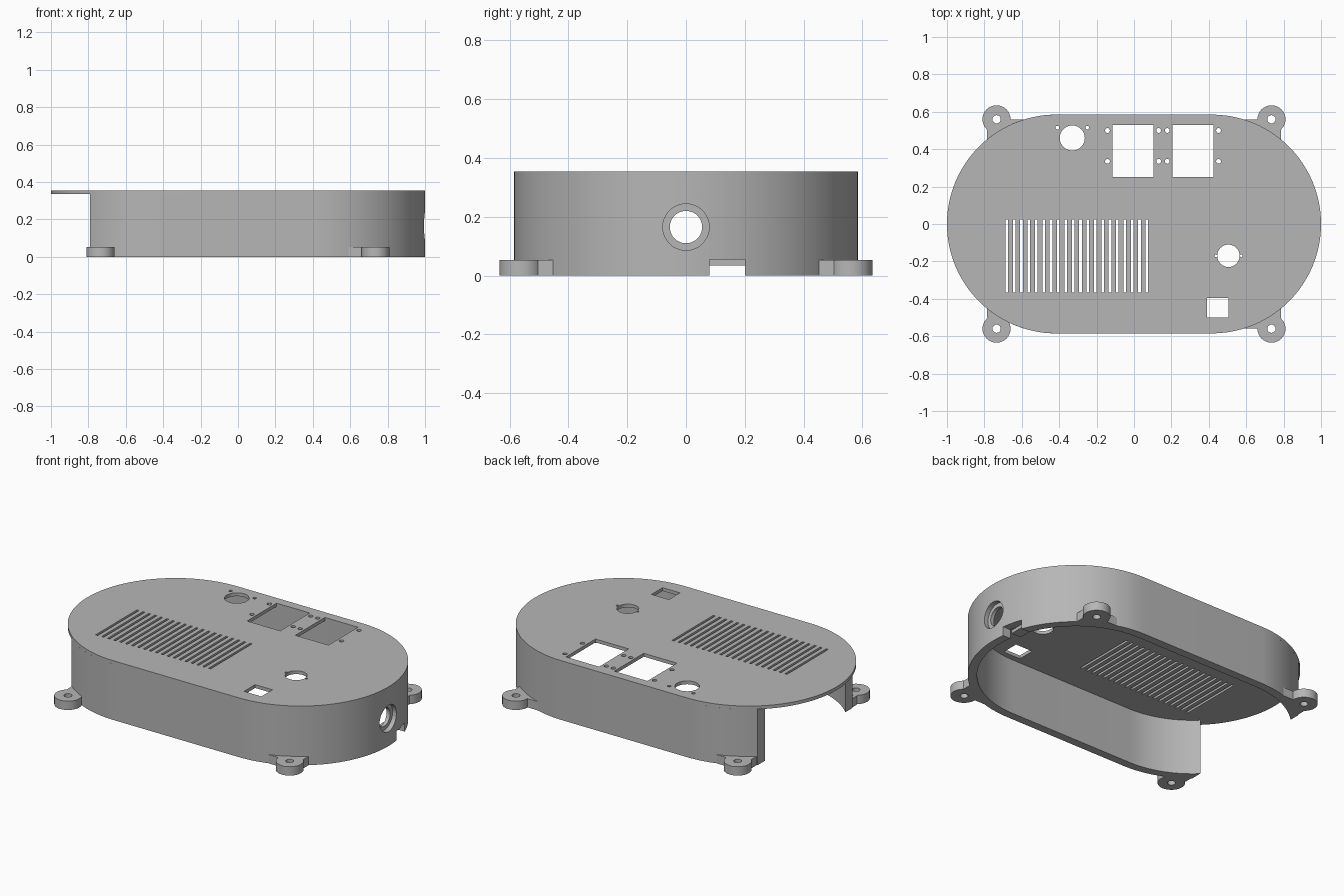
import bpy
from math import pi, cos, sin, acos, radians

if "Cube" in bpy.data.objects:
    bpy.data.objects.remove(bpy.data.objects["Cube"])

grey = bpy.data.materials.new("plain_grey")
grey.use_nodes = True
GREY = (0.47, 0.47, 0.47, 1)
grey.diffuse_color = GREY
grey.node_tree.nodes["Principled BSDF"].inputs["Base Color"].default_value = GREY

R, CX, T = 0.585, 0.415, 0.05      # end radius, end centre, wall thickness
OPEN_X = -0.79                     # where the wall stops at the open end
LID_Z, TOP = 0.335, 0.355


def arc(cx, cy, r, a0, a1, n):
    return [(cx + r * cos(a0 + (a1 - a0) * i / n),
             cy + r * sin(a0 + (a1 - a0) * i / n)) for i in range(n + 1)]


def circle(cx, cy, r, n=32):
    return arc(cx, cy, r, 0, 2 * pi, n)[:-1]


def rect(x0, x1, y0, y1):
    return [(x0, y0), (x1, y0), (x1, y1), (x0, y1)]


def finish(ob):
    """Bake modifiers, give the material and smooth the round faces."""
    bpy.ops.object.select_all(action='DESELECT')
    ob.select_set(True)
    bpy.context.view_layer.objects.active = ob
    bpy.ops.object.convert(target='MESH')
    ob = bpy.context.object
    ob.data.materials.clear()
    ob.data.materials.append(grey)
    bpy.ops.object.shade_smooth_by_angle(angle=radians(30))
    return ob


def plate(name, loops, z0, z1):
    """Extruded flat outline; loops after the first become holes."""
    cu = bpy.data.curves.new(name, 'CURVE')
    cu.dimensions, cu.fill_mode = '2D', 'BOTH'
    cu.extrude = (z1 - z0) / 2
    for pts in loops:
        sp = cu.splines.new('POLY')
        sp.points.add(len(pts) - 1)
        for p, (x, y) in zip(sp.points, pts):
            p.co = (x, y, 0, 1)
        sp.use_cyclic_u = True
    ob = bpy.data.objects.new(name, cu)
    ob.location.z = (z0 + z1) / 2
    bpy.context.collection.objects.link(ob)
    ob = finish(ob)
    # Weld the caps to the sides so that the solid is closed
    weld = ob.modifiers.new("weld", 'WELD')
    weld.merge_threshold = 0.0002
    return finish(ob)


# Lid with all its openings
outline = arc(CX, 0, R, -pi / 2, pi / 2, 48) + arc(-CX, 0, R, pi / 2, 3 * pi / 2, 48)
loops = [outline]
for x0, x1 in ((-0.115, 0.105), (0.205, 0.425)):          # sockets and screws
    loops.append(rect(x0, x1, 0.25, 0.53))
    loops += [circle(x, y, 0.013, 16)
              for x in (x0 - 0.027, x1 + 0.027) for y in (0.335, 0.50)]
loops.append(circle(-0.33, 0.46, 0.067))                  # rear round opening
loops += [circle(x, 0.515, 0.01, 12) for x in (-0.41, -0.25)]
loops.append(circle(0.505, -0.17, 0.06))                  # front round opening
loops += [circle(x, -0.17, 0.007, 12) for x in (0.438, 0.574)]
loops.append(rect(0.39, 0.505, -0.50, -0.395))            # square opening
for i in range(20):                                       # vent slots
    x = -0.68 + i * 0.0394
    loops.append(rect(x - 0.007, x + 0.007, -0.367, 0.025))
plate("lid", loops, LID_Z, TOP)


# Side wall, open at one end
def wall_path(r):
    a = acos((OPEN_X + CX) / r)
    return (arc(-CX, 0, r, -a, -pi / 2, 20) + arc(CX, 0, r, -pi / 2, pi / 2, 48)
            + arc(-CX, 0, r, pi / 2, a, 20))


wall = plate("side_wall", [wall_path(R) + wall_path(R - T)[::-1]], 0, LID_Z)


def cut(target, cutter):
    cutter.hide_render = True
    mod = target.modifiers.new("cut", 'BOOLEAN')
    mod.operation, mod.solver, mod.object = 'DIFFERENCE', 'EXACT', cutter
    finish(target)
    bpy.data.objects.remove(cutter)


# Stepped round port and cable notch in the closed end
for r, x0 in ((0.079, 0.97), (0.055, 0.85)):
    bpy.ops.mesh.primitive_cylinder_add(vertices=48, radius=r, depth=1.1 - x0,
                                        location=((x0 + 1.1) / 2, 0, 0.165),
                                        rotation=(0, pi / 2, 0))
    cut(wall, bpy.context.object)
bpy.ops.mesh.primitive_cube_add(size=1, location=(0.97, 0.14, 0))
notch = bpy.context.object
notch.scale = (0.3, 0.12, 0.11)
cut(wall, notch)

# Small bridge inside the notch
plate("cable_bridge", [rect(0.87, 0.935, 0.08, 0.20)], 0.035, 0.055)

# Screw feet with webs to the wall
for sx in (-1, 1):
    for sy in (-1, 1):
        side = ("left" if sx > 0 else "right") + ("_back" if sy > 0 else "_front")
        fx, fy = 0.735 * sx, 0.56 * sy
        plate("foot_" + side, [circle(fx, fy, 0.075), circle(fx, fy, 0.022, 20)], 0, 0.053)
        if sx < 0 and sy < 0:
            web = [(0.785, 0.45), (0.785, 0.50), (0.72, 0.49), (0.66, 0.525), (0.64, 0.52)]
        else:
            web = [(0.785, 0.45), (0.785, 0.505), (0.735, 0.485), (0.665, 0.53),
                   (0.665, 0.558), (0.59, 0.558)]
        plate("web_" + side, [[(x * sx, y * sy) for x, y in web]], 0, 0.0525)
